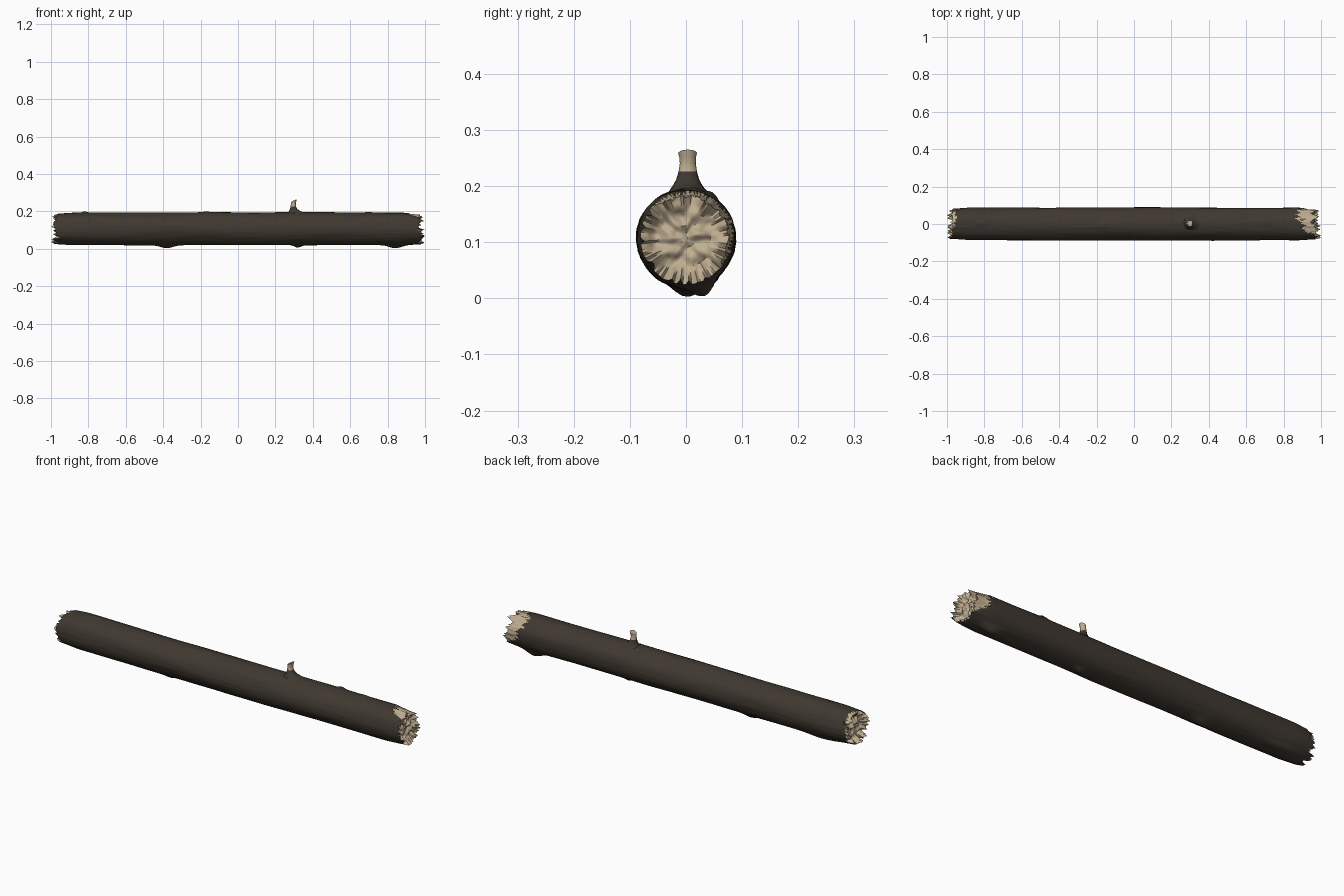
import bpy, bmesh, math
from mathutils import Vector, noise

if "Cube" in bpy.data.objects:
    bpy.data.objects.remove(bpy.data.objects["Cube"])

SEG = 96          # sides around the log
CZ = 0.107        # height of the log axis


def material(name, rgb):
    m = bpy.data.materials.new(name)
    m.diffuse_color = (*rgb, 1)
    m.use_nodes = True
    m.node_tree.nodes["Principled BSDF"].inputs["Base Color"].default_value = m.diffuse_color
    return m


bark = material("dark bark", (0.050, 0.040, 0.030))
wood = material("pale wood", (0.52, 0.42, 0.28))


def n(x, y, z=0.0):
    return noise.noise(Vector((x, y, z)))


def angle_gap(a, b):
    return (a - b + math.pi) % (2 * math.pi) - math.pi


# Knots: position along log, angle in degrees, height, length, width in radians
KNOTS = [(-0.38, -88, 0.016, 0.045, 0.28), (0.84, -72, 0.021, 0.05, 0.25),
         (0.32, -85, 0.014, 0.022, 0.2), (-0.82, 88, 0.007, 0.015, 0.15),
         (0.56, 60, 0.008, 0.018, 0.15), (0.70, 80, 0.006, 0.02, 0.2),
         (-0.80, -60, 0.009, 0.09, 0.22), (-0.17, 95, 0.004, 0.03, 0.2)]


def radius(x, a):
    c, s = math.cos(a), math.sin(a)
    r = 0.0875 + 0.003 * n(x * 2.5, c * 1.5, s * 1.5)
    r += 0.0012 * n(x * 6, c * 9, s * 9)
    for kx, deg, h, length, width in KNOTS:
        g = angle_gap(a, math.radians(deg))
        r += h * math.exp(-((x - kx) / length) ** 2 - (g / width) ** 2)
    return r - 0.008 * max(0, (abs(x) - 0.88) / 0.12)


def edge(side, a):
    """Splintered rim of one end of the log."""
    c, s = math.cos(a), math.sin(a)
    jag = 0.035 * n(c * 3, s * 3, side * 7) + 0.028 * n(c * 10, s * 10, side * 3)
    if side > 0:      # torn deeper at the upper rear
        tear = max(0, math.cos(angle_gap(a, math.radians(62))))
        return min(1.0, 0.982 + jag - 0.025 * tear)
    return max(-0.998, -0.978 + jag)


def bark_limit(side, a):
    """Where the bark stops and bare wood begins on the outside."""
    c, s = math.cos(a), math.sin(a)
    jag = 0.035 * n(c * 6, s * 6, 11 + side)
    if side > 0:
        tear = max(0, math.cos(angle_gap(a, math.radians(50)))) ** 0.6
        return 0.99 - 0.11 * tear + jag
    rear = max(0, math.cos(angle_gap(a, math.radians(50))))
    return -0.985 + 0.035 * rear + 0.4 * jag


def stitch(bm, rings):
    for r0, r1 in zip(rings, rings[1:]):
        for i in range(len(r0)):
            j = (i + 1) % len(r0)
            bm.faces.new((r0[i], r0[j], r1[j], r1[i]))


def finish(bm, name, is_wood, sharp):
    bmesh.ops.recalc_face_normals(bm, faces=bm.faces)
    for f in bm.faces:
        f.material_index = int(is_wood(f))
    me = bpy.data.meshes.new(name)
    bm.to_mesh(me)
    bm.free()
    me.materials.append(bark)
    me.materials.append(wood)
    ob = bpy.data.objects.new(name, me)
    bpy.context.collection.objects.link(ob)
    bpy.context.view_layer.objects.active = ob
    ob.select_set(True)
    bpy.ops.object.shade_smooth_by_angle(angle=math.radians(sharp))
    ob.select_set(False)


# Log: barked tube whose ends turn inward into rough broken wood
bm = bmesh.new()
angles = [2 * math.pi * i / SEG for i in range(SEG)]
stations = [-0.93 + 1.78 * i / 100 for i in range(101)]
SKIN = 10         # rings between the tube and each splintered rim
CAP = 12          # rings across each broken face


def outer(x, a):
    r = radius(x, a)
    if x > bark_limit(1, a) or x < bark_limit(-1, a):
        r -= 0.006 - 0.006 * n(x * 9, math.cos(a) * 9, math.sin(a) * 9)
    return bm.verts.new((x, r * math.cos(a), CZ + r * math.sin(a)))


def end_rings(side, start):
    rings = []
    for k in range(1, SKIN + 1):
        rings.append([outer(start + (edge(side, a) - start) * k / SKIN, a)
                      for a in angles])
    for k in range(1, CAP):
        t = 1 - k / CAP
        ring = []
        for a in angles:
            e = edge(side, a)
            r = radius(e, a) * t - 0.004
            y, z = r * math.cos(a), r * math.sin(a)
            rough = 0.022 * n(y * 24, z * 24, side * 5) + 0.014 * n(y * 60, z * 60, 2)
            blend = min(1, (1 - t) * 3)
            x = e * (1 - blend) + side * (0.955 + rough) * blend
            ring.append(bm.verts.new((x, y, CZ + z)))
        rings.append(ring)
    return rings


tube = [[outer(x, a) for a in angles] for x in stations]
right = end_rings(1, stations[-1])
left = end_rings(-1, stations[0])
stitch(bm, left[::-1] + tube + right)
bm.faces.new(left[-1])
bm.faces.new(right[-1])
bm.faces.index_update()
cap_verts = {v for rs in (left, right) for ring in rs[SKIN:] for v in ring}


def log_wood(f):
    if any(v in cap_verts for v in f.verts):
        return True
    c = f.calc_center_median()
    a = math.atan2(c.z - CZ, c.y)
    return c.x > bark_limit(1, a) or c.x < bark_limit(-1, a)


finish(bm, "log", log_wood, 60)

# Twig stub: flared bark collar rising to a snapped pale tip
bm = bmesh.new()
# height, centre x, half width along x, half width along y
PROFILE = [(0.170, 0.315, 0.085, 0.050), (0.188, 0.312, 0.058, 0.037),
           (0.200, 0.304, 0.032, 0.027), (0.212, 0.298, 0.020, 0.020),
           (0.226, 0.296, 0.015, 0.016), (0.240, 0.296, 0.013, 0.014),
           (0.252, 0.298, 0.013, 0.015), (0.259, 0.300, 0.014, 0.017)]
rings = []
for k, (z, cx, rx, ry) in enumerate(PROFILE):
    ring = []
    for i in range(20):
        a = 2 * math.pi * i / 20
        c, s = math.cos(a), math.sin(a)
        w = 1 + 0.12 * n(c * 2, s * 2, z * 20)
        tip = 0.006 * c if k == len(PROFILE) - 1 else 0
        ring.append(bm.verts.new((cx + rx * c * w, 0.003 + ry * s * w, z + tip)))
    rings.append(ring)
stitch(bm, rings)
bm.faces.new(rings[-1])
bm.faces.new(rings[0])
finish(bm, "twig_stub", lambda f: f.calc_center_median().z > 0.226, 50)
